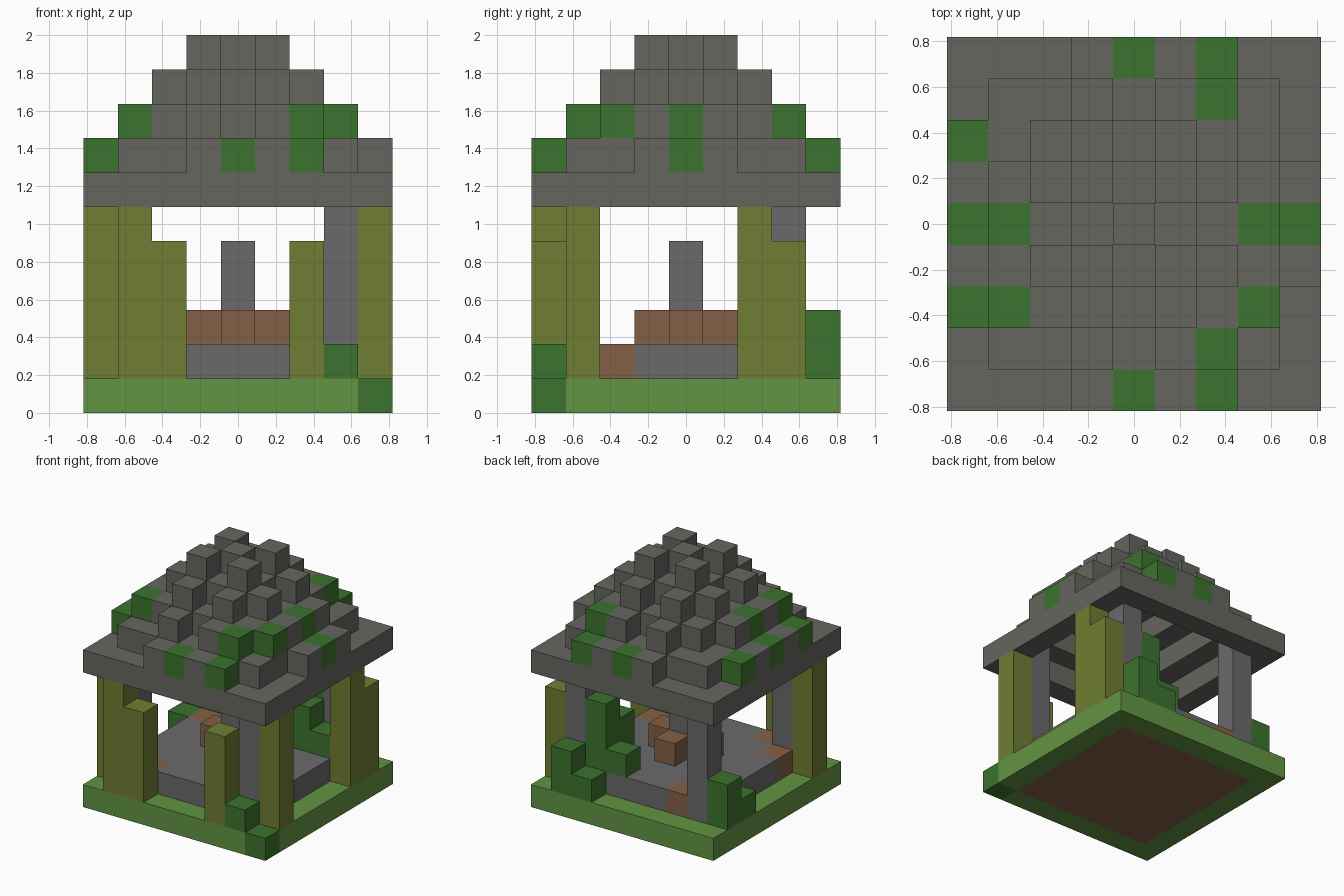
import bpy
import bmesh
from itertools import product
from mathutils import Vector

cube = bpy.data.objects.get("Cube")
if cube:
    bpy.data.objects.remove(cube, do_unlink=True)

UNIT = 2 / 11  # edge of one block


def material(name, *srgb):
    lin = [((c / 255 + 0.055) / 1.055) ** 2.4 for c in srgb]
    mat = bpy.data.materials.new(name)
    mat.use_nodes = True
    mat.diffuse_color = (*lin, 1)
    mat.node_tree.nodes["Principled BSDF"].inputs["Base Color"].default_value = (*lin, 1)
    return mat


GRASS = material("grass_green", 98, 148, 67)
LEAF = material("leaf_green", 60, 115, 46)
WOOD = material("olive_wood", 112, 125, 52)
EARTH = material("earth_brown", 132, 96, 71)
STONE = material("stone_grey", 106, 106, 106)
TILE = material("roof_grey", 102, 102, 96)

parts = {}  # name -> (material, block cells)
owner = {}  # cell -> name; later parts replace earlier ones


def part(name, mat, cells):
    parts[name] = mat
    for cell in cells:
        owner[cell] = name


def column(x, y, low, high):
    return [(x, y, z) for z in range(low, high + 1)]


def ring(r):
    return [(x, y) for x, y in product(range(-r, r + 1), repeat=2)
            if max(abs(x), abs(y)) == r]


SIGNS = list(product((-1, 1), repeat=2))
INNER = range(-3, 4)

# Ground
part("grass_border", GRASS, [(x, y, 0) for x, y in ring(4)])
part("earth_core", EARTH, [(x, y, 0) for x, y in product(INNER, INNER)])

# Floor with worn earth patches beside the pillars
part("stone_floor", STONE, [(x, y, 1) for x, y in product(INNER, INNER)])
part("floor_patches", EARTH,
     [(a * sx, b * sy, 1) for sx, sy in SIGNS for a, b in ((2, 3), (3, 2))])

# Central pedestal with a stepped foot
part("pedestal_foot", EARTH, [(1, 0, 2), (-1, 0, 2), (0, 1, 2), (0, -1, 2)])
part("pedestal", STONE, column(0, 0, 2, 4))

# Stone pillars and the wooden posts around them
for sx, sy in SIGNS:
    name = ("back" if sy > 0 else "front") + ("_left" if sx > 0 else "_right")
    part(name + "_pillar", STONE, column(3 * sx, 3 * sy, 1, 6))
part("front_right_posts", WOOD,
     column(-4, -3, 1, 5) + column(-3, -4, 1, 5) + column(-2, -4, 1, 4))
part("front_left_posts", WOOD, column(4, -3, 1, 5) + column(2, -4, 1, 4))
part("back_left_posts", WOOD, column(4, 2, 1, 5) + column(4, 3, 1, 4))

# Bushes at the corners
part("front_left_bush", LEAF, [(4, -4, 0), (3, -4, 1)])
part("back_right_bush", LEAF, column(-4, 3, 1, 2) + [(-4, 2, 1)])
part("back_left_bush", LEAF,
     column(3, 4, 1, 2) + [(2, 4, 1), (1, 3, 2), (3, 2, 2)]
     + column(2, 3, 1, 4) + column(2, 2, 2, 3))

# Hollow stepped roof
part("roof_eaves", TILE, [(x, y, 6) for x, y in ring(4)])
part("roof_steps", TILE,
     [(x, y, 10 - r) for r in range(4) for x, y in ring(r)])


def on_roof(x, y):
    """Cell resting on the roof step at x, y."""
    return (x, y, 11 - max(abs(x), abs(y)))


# Raised ribs running down all four slopes
ribs = [(sx, r * sy) for sx, sy in SIGNS for r in range(1, 5)]
part("roof_ribs", TILE,
     [on_roof(x, y) for x, y in ribs] + [on_roof(y, x) for x, y in ribs])

# Moss tufts on the roof
tufts = [(0, 4), (2, 3), (2, 4), (-4, 2), (-4, 0), (-3, 0), (3, 0), (4, 0),
         (-4, -2), (-3, -2), (3, -2), (2, -3), (2, -4), (0, -4)]
part("roof_moss", LEAF, [on_roof(x, y) for x, y in tufts])

AXES = [Vector(a) for a in ((1, 0, 0), (0, 1, 0), (0, 0, 1))]


def build(name, mat):
    """Mesh the exposed sides of every block in one part."""
    bm = bmesh.new()
    for cell in [c for c, n in owner.items() if n == name]:
        centre = Vector(cell) + AXES[2] / 2
        for i, sign in product(range(3), (-1, 1)):
            normal = AXES[i] * sign
            if tuple(int(c) for c in Vector(cell) + normal) in owner:
                continue
            u, v = AXES[(i + 1) % 3] / 2, AXES[(i + 2) % 3] * sign / 2
            mid = centre + normal / 2
            corners = (mid - u - v, mid + u - v, mid + u + v, mid - u + v)
            bm.faces.new([bm.verts.new(p * UNIT) for p in corners])
    bmesh.ops.remove_doubles(bm, verts=bm.verts, dist=UNIT / 100)
    mesh = bpy.data.meshes.new(name)
    bm.to_mesh(mesh)
    bm.free()
    mesh.materials.append(mat)
    bpy.context.collection.objects.link(bpy.data.objects.new(name, mesh))


for part_name, part_material in parts.items():
    build(part_name, part_material)
